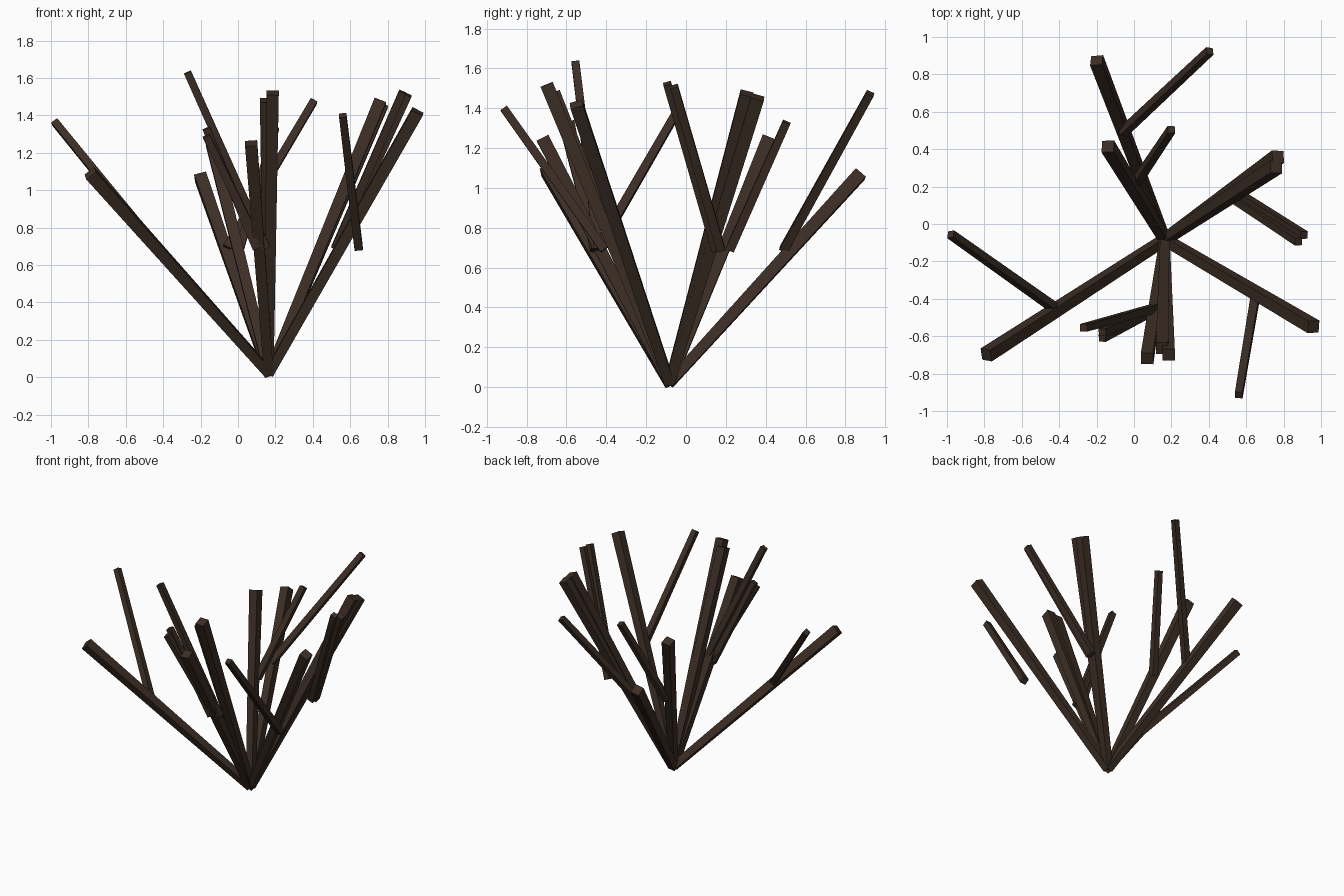
import bpy, bmesh
from mathutils import Vector, Matrix

if "Cube" in bpy.data.objects:
    bpy.data.objects.remove(bpy.data.objects["Cube"])

bark = bpy.data.materials.new("dark brown bark")
bark.diffuse_color = (0.045, 0.027, 0.018, 1)
bark.use_nodes = True
bark.node_tree.nodes["Principled BSDF"].inputs["Base Color"].default_value = bark.diffuse_color


def stick(name, start, end, w0, w1):
    """Square stick from start to end, width w0 at the bottom and w1 at the tip."""
    a, b = Vector(start), Vector(end)
    d = b - a
    rot = Vector((0, 0, 1)).rotation_difference(d).to_matrix().to_4x4()
    bm = bmesh.new()
    bmesh.ops.create_cube(bm, size=1)
    for v in bm.verts:
        w = w1 if v.co.z > 0 else w0
        v.co = Vector((v.co.x * w, v.co.y * w, v.co.z * d.length))
    bm.transform(Matrix.Translation((a + b) / 2) @ rot)
    me = bpy.data.meshes.new(name)
    bm.to_mesh(me)
    bm.free()
    me.materials.append(bark)
    bpy.context.collection.objects.link(bpy.data.objects.new(name, me))


# main stems fanning out from one foot: tip positions
foot = (0.165, -0.083, 0.02)
stems = [(-0.79, -0.70, 1.09), (0.96, -0.55, 1.42), (0.77, 0.36, 1.455),
         (0.76, 0.305, 1.475), (-0.20, 0.875, 1.07), (-0.14, 0.415, 1.25),
         (0.07, -0.72, 1.25), (0.185, -0.70, 1.52), (0.15, -0.665, 1.48)]
for i, tip in enumerate(stems):
    stick(f"stem_{i + 1}", foot, tip, 0.05, 0.066)

# thinner side branches, all starting at about the same height
branches = [((-0.43, -0.445), (-0.98, -0.055, 1.365)),
            ((0.645, -0.41), (0.56, -0.915, 1.40)),
            ((0.53, 0.175), (0.91, -0.06, 1.51)),
            ((0.52, 0.15), (0.88, -0.095, 1.525)),
            ((-0.06, 0.49), (0.405, 0.925, 1.475)),
            ((0.01, 0.22), (0.20, 0.505, 1.33)),
            ((0.15, -0.44), (-0.27, -0.555, 1.63)),
            ((0.10, -0.46), (-0.17, -0.58, 1.33)),
            ((0.12, -0.45), (-0.17, -0.61, 1.29))]
for i, ((x, y), tip) in enumerate(branches):
    stick(f"side_branch_{i + 1}", (x, y, 0.69), tip, 0.045, 0.04)
